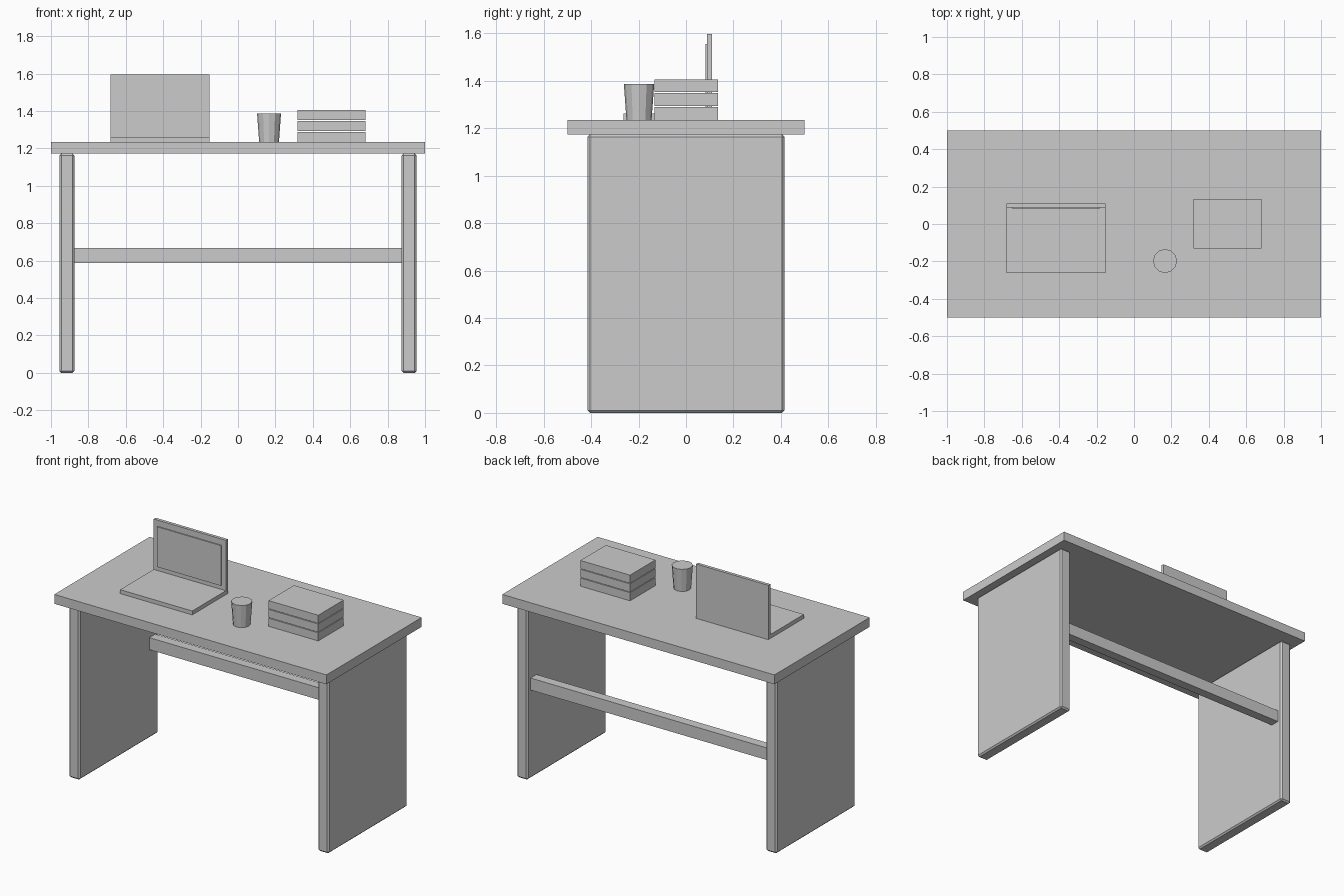
import bpy, bmesh
from mathutils import Matrix, Vector

if "Cube" in bpy.data.objects:
    bpy.data.objects.remove(bpy.data.objects["Cube"])

# Single flat grey for the whole model
grey = bpy.data.materials.new("plain_grey")
grey.diffuse_color = (0.6, 0.6, 0.6, 1)
grey.use_nodes = True
grey.node_tree.nodes["Principled BSDF"].inputs["Base Color"].default_value = grey.diffuse_color


def finish(name, bm):
    mesh = bpy.data.meshes.new(name)
    bm.to_mesh(mesh)
    bm.free()
    mesh.materials.append(grey)
    obj = bpy.data.objects.new(name, mesh)
    bpy.context.collection.objects.link(obj)
    return obj


def box(name, x, y, z, bevel=0):
    """Box from (min, max) ranges, with an optional chamfer."""
    lo, hi = Vector((x[0], y[0], z[0])), Vector((x[1], y[1], z[1]))
    bm = bmesh.new()
    m = Matrix.Translation((lo + hi) / 2) @ Matrix.Diagonal((*(hi - lo), 1))
    bmesh.ops.create_cube(bm, size=1, matrix=m)
    if bevel:
        bmesh.ops.bevel(bm, geom=bm.edges[:], offset=bevel, segments=1,
                        affect='EDGES')
    return finish(name, bm)


TOP = 1.235   # height of the work surface

# Desk: top, two chamfered side panels, rear stretcher
box("desk_top", (-1, 1), (-0.5, 0.5), (1.173, TOP))
for side, x in (("left", (-0.955, -0.875)), ("right", (0.875, 0.955))):
    box(side + "_leg_panel", x, (-0.415, 0.415), (0, 1.173), bevel=0.01)
box("rear_stretcher", (-0.878, 0.878), (0.32, 0.382), (0.588, 0.668))

# Laptop: base, upright lid, thin display plate
box("laptop_base", (-0.682, -0.152), (-0.263, 0.11), (TOP, 1.261))
box("laptop_lid", (-0.682, -0.152), (0.089, 0.11), (1.261, 1.596))
box("laptop_display", (-0.652, -0.182), (0.082, 0.089), (1.288, 1.555))

# Stack of three books with hairline gaps
for i in range(3):
    z = TOP + i * 0.0583
    box(f"book_{i + 1}", (0.317, 0.682), (-0.132, 0.134), (z, z + 0.054))

# Twelve-sided tapered cup
bm = bmesh.new()
bmesh.ops.create_cone(bm, cap_ends=True, segments=12, radius1=0.053,
                      radius2=0.064, depth=0.152,
                      matrix=Matrix.Translation((0.166, -0.198, TOP + 0.076)))
finish("cup", bm)
